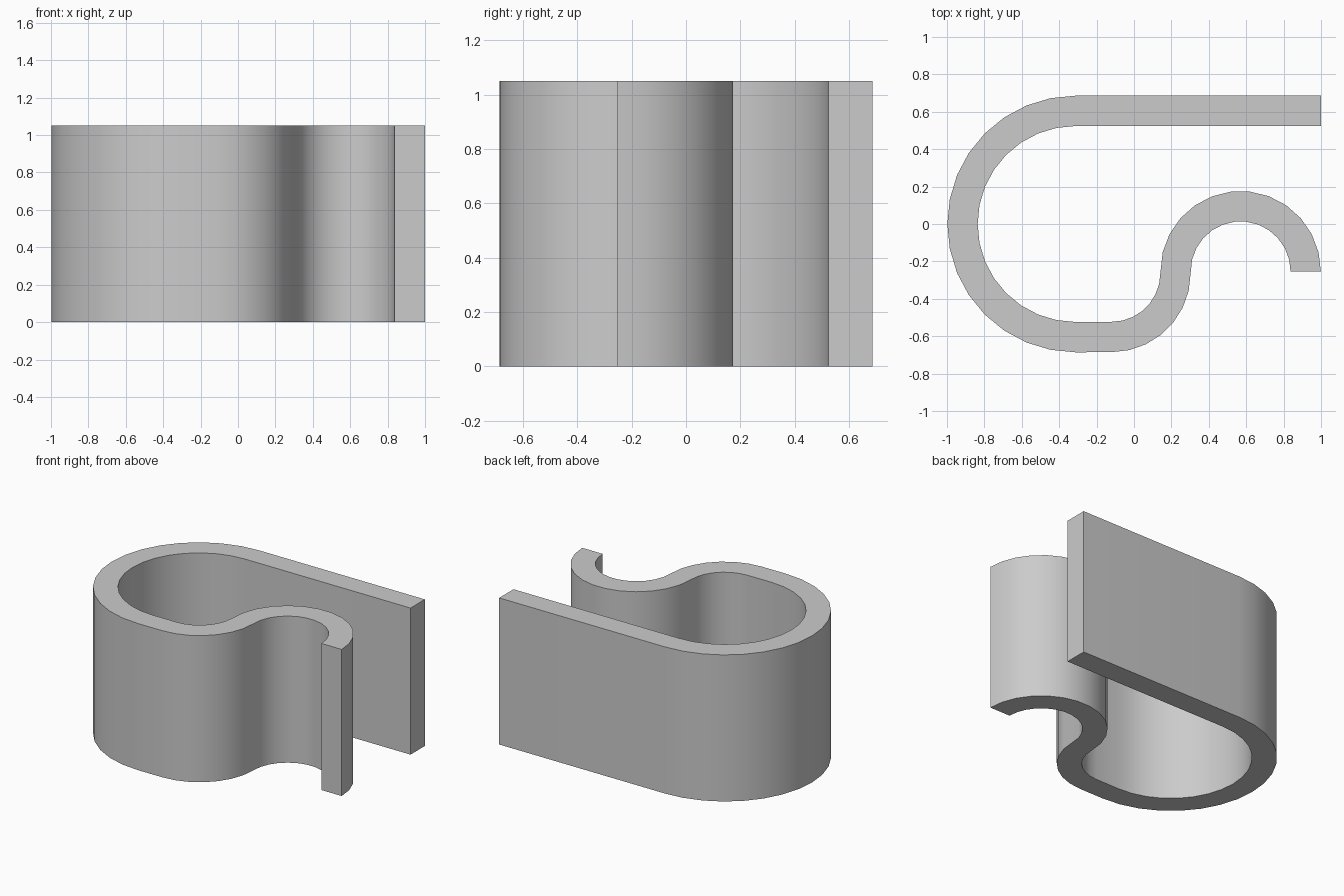
import bpy
import bmesh
from math import radians, cos, sin

HEIGHT = 1.05
HALF = 0.081   # half the strip thickness

if "Cube" in bpy.data.objects:
    bpy.data.objects.remove(bpy.data.objects["Cube"])


def arc(cx, cy, r, start, end, steps, side):
    """Edge points of a bent strip; side pushes them off the centreline."""
    turn = 1 if end > start else -1
    radius = r + side * turn * HALF
    angles = [radians(start + (end - start) * i / steps) for i in range(steps + 1)]
    return [(cx + radius * cos(a), cy + radius * sin(a)) for a in angles]


def strip_edge(side):
    """One edge of the strip, from the straight arm's tip to the hook's tip."""
    points = [(1.0, 0.605 + side * HALF)]                      # straight arm
    points += arc(-0.312, 0, 0.605, 90, 270, 16, side)         # large bend
    points += arc(-0.12, -0.262, 0.342, 270, 347, 6, side)     # lower bend
    points += arc(0.57, -0.253, 0.348, 166.15, 0, 12, side)    # hook
    return points


# Clip: a constant-thickness strip profile raised to full height
bm = bmesh.new()
outline = strip_edge(1) + strip_edge(-1)[::-1]
base = bm.faces.new([bm.verts.new((x, y, 0)) for x, y in outline])
raised = bmesh.ops.extrude_face_region(bm, geom=[base], use_keep_orig=True)
top = [v for v in raised["geom"] if isinstance(v, bmesh.types.BMVert)]
bmesh.ops.translate(bm, verts=top, vec=(0, 0, HEIGHT))
bmesh.ops.recalc_face_normals(bm, faces=bm.faces)
mesh = bpy.data.meshes.new("spring_clip")
bm.to_mesh(mesh)
bm.free()
clip = bpy.data.objects.new("spring_clip", mesh)
bpy.context.collection.objects.link(clip)

# Plain grey
grey = bpy.data.materials.new("light_grey")
grey.use_nodes = True
colour = (0.6, 0.6, 0.6, 1)
grey.diffuse_color = colour
grey.node_tree.nodes["Principled BSDF"].inputs["Base Color"].default_value = colour
mesh.materials.append(grey)

# Smooth bends with sharp rims
bpy.ops.object.select_all(action='DESELECT')
clip.select_set(True)
bpy.context.view_layer.objects.active = clip
bpy.ops.object.shade_smooth_by_angle(angle=radians(30))
